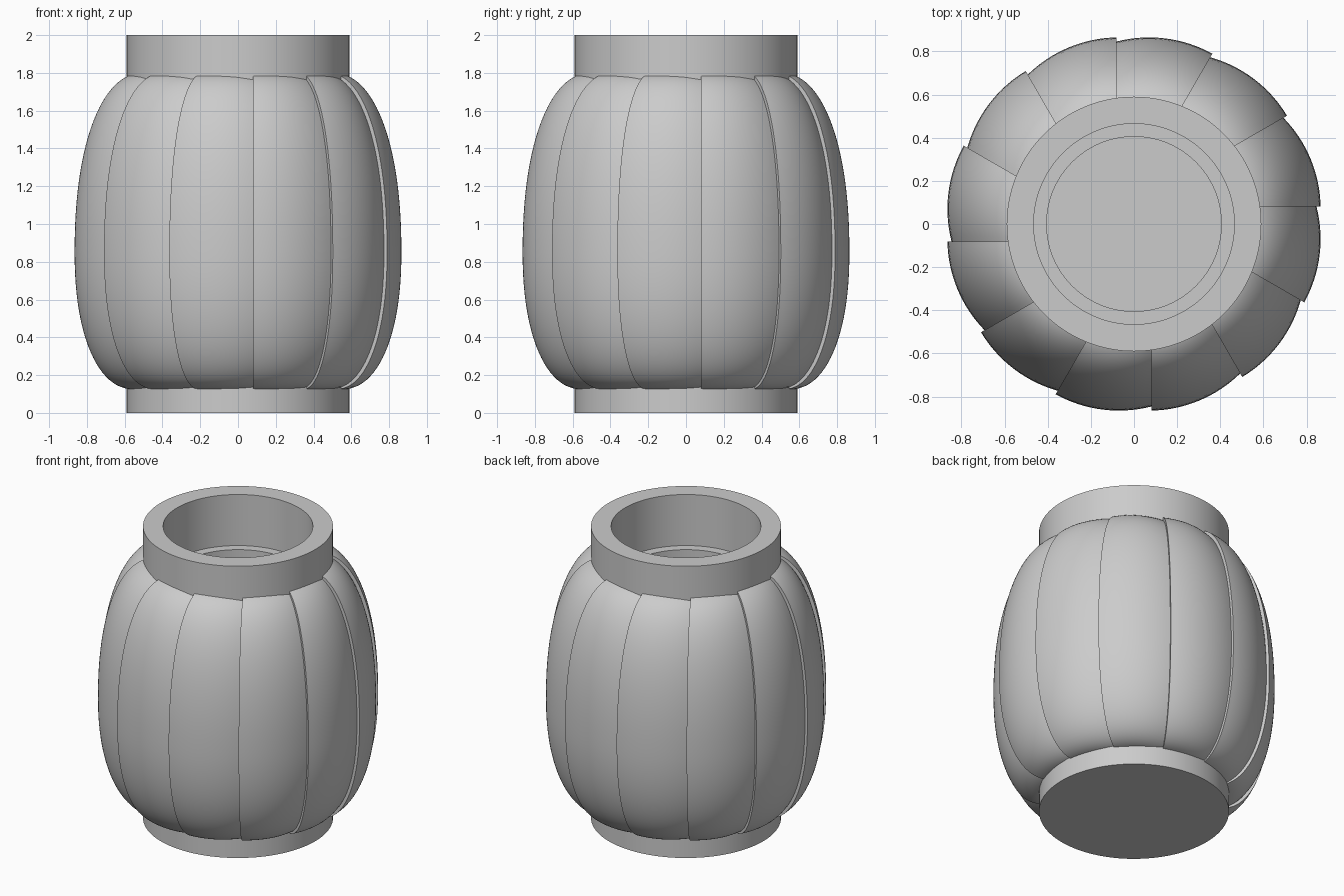
import bpy, math

if "Cube" in bpy.data.objects:
    bpy.data.objects.remove(bpy.data.objects["Cube"])

grey = bpy.data.materials.new("plain_grey")
grey.diffuse_color = (0.6, 0.6, 0.6, 1)
grey.use_nodes = True
grey.node_tree.nodes["Principled BSDF"].inputs["Base Color"].default_value = grey.diffuse_color


def add_object(name, mesh):
    ob = bpy.data.objects.new(name, mesh)
    bpy.context.collection.objects.link(ob)
    return ob


def make_mesh(name, verts, faces):
    mesh = bpy.data.meshes.new(name)
    mesh.from_pydata(verts, [], faces)
    mesh.materials.append(grey)
    return mesh


def smooth(ob):
    bpy.ops.object.select_all(action='DESELECT')
    ob.select_set(True)
    bpy.context.view_layer.objects.active = ob
    bpy.ops.object.shade_smooth_by_angle(angle=math.radians(35))


# Inner vessel: closed base, stepped mouth, turned from one profile
profile = [(0.59, 0), (0.59, 2), (0.465, 2), (0.465, 1.65), (0.405, 1.65), (0.405, 0.13)]
SEG = 128
verts, faces = [], []
for r, z in profile:
    for k in range(SEG):
        a = 2 * math.pi * k / SEG
        verts.append((r * math.cos(a), r * math.sin(a), z))
for i in range(len(profile) - 1):
    for k in range(SEG):
        n = (k + 1) % SEG
        faces.append((i * SEG + k, i * SEG + n, (i + 1) * SEG + n, (i + 1) * SEG + k))
faces.append(tuple(reversed(range(SEG))))
last = (len(profile) - 1) * SEG
faces.append(tuple(range(last, last + SEG)))
smooth(add_object("vessel", make_mesh("vessel", verts, faces)))

# Bulging side curve of a panel: (radius, height), bottom to top
MID, N = 0.85, 24
EXP = 2 / 2.2
side = []
for i in range(N, 0, -1):
    t = math.pi / 2 * i / N
    side.append((0.55 + 0.315 * max(math.cos(t), 0) ** EXP, MID - 0.725 * math.sin(t) ** EXP))
for i in range(N + 1):
    t = math.radians(83.6) * i / N
    side.append((0.50 + 0.365 * math.cos(t) ** EXP, MID + 0.95 * math.sin(t) ** EXP))

# One overlapping panel, rounded about its own offset axis
CX, CY, COLS = -0.07, -0.26, 16
STEP = math.pi / 6
verts, faces = [], []
for r, z in side:
    q = r + CY
    start = math.asin(0.0106 / q) - STEP
    end = math.asin(0.15 / q)
    for j in range(COLS + 1):
        a = start + (end - start) * j / COLS
        verts.append((CX + q * math.sin(a), CY - q * math.cos(a), z))
W = COLS + 1
for i in range(len(side) - 1):
    for j in range(COLS):
        p = i * W + j
        faces.append((p, p + 1, p + W + 1, p + W))

# Raised lip along the panel's leading edge
base = len(verts)
for i in range(len(side)):
    x, y, z = verts[i * W]
    verts.append((x, y, z))
    verts.append((x + 0.05 * math.sin(STEP), y + 0.05 * math.cos(STEP), z))
for i in range(len(side) - 1):
    p = base + 2 * i
    faces.append((p + 1, p, p + 2, p + 3))

panel_mesh = make_mesh("panel", verts, faces)
for k in range(12):
    panel = add_object("panel_%02d" % (k + 1), panel_mesh)
    panel.rotation_euler.z = k * STEP
    if k == 0:
        smooth(panel)
